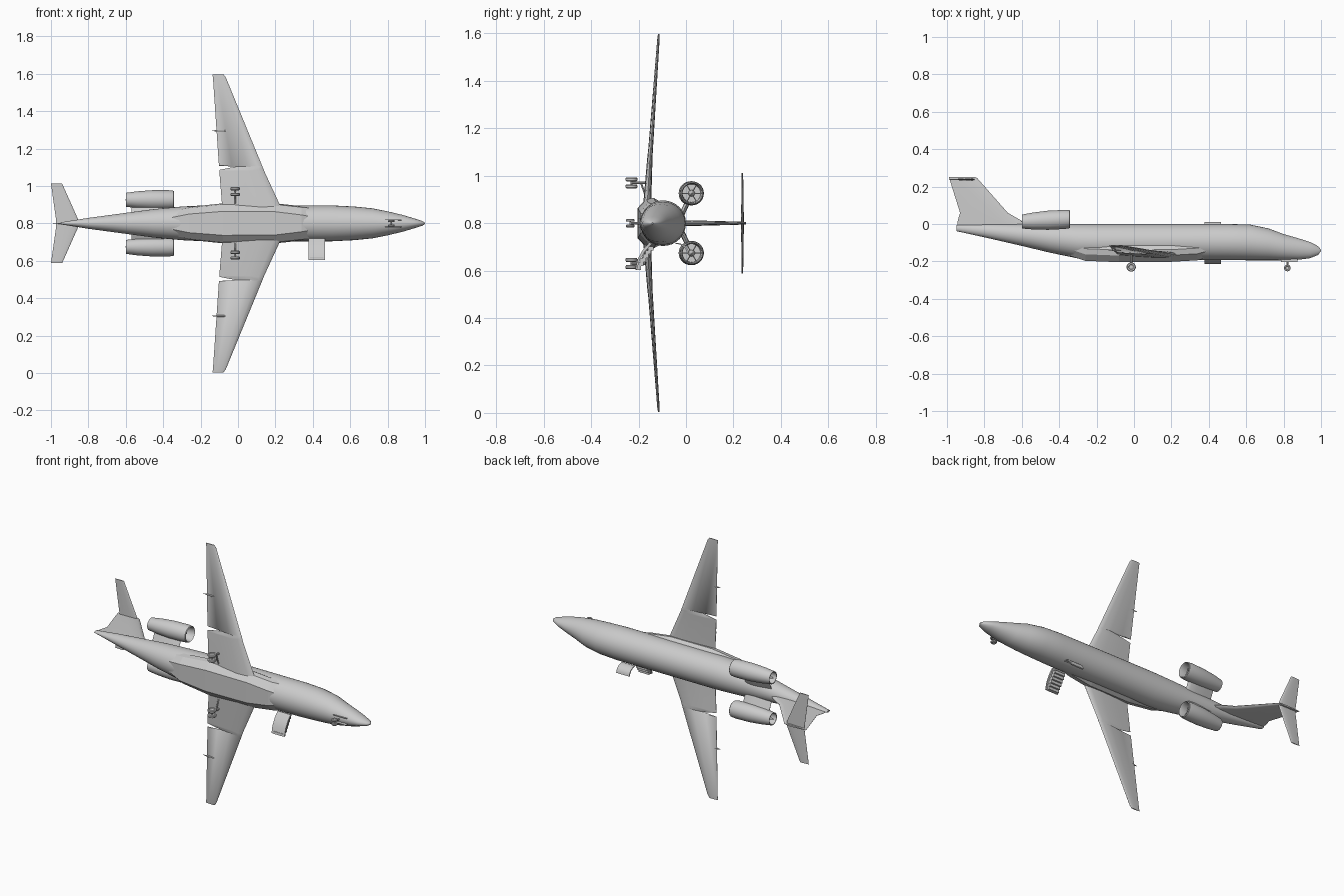
import bpy, bmesh, math
from mathutils import Vector

cube = bpy.data.objects.get("Cube")
if cube:
    bpy.data.objects.remove(cube, do_unlink=True)

mat = bpy.data.materials.new("light_grey")
GREY = (0.6, 0.6, 0.6, 1)
mat.diffuse_color = GREY
mat.use_nodes = True
mat.node_tree.nodes["Principled BSDF"].inputs["Base Color"].default_value = GREY
made = []
MID = 0.8   # height of the fuselage axis; w is the offset from it along z


def P(x, y, w):
    return Vector((x, y, MID + w))


def loft(name, rings):
    """Skin a list of equal-length rings and cap both ends."""
    bm = bmesh.new()
    vs = [[bm.verts.new(p) for p in r] for r in rings]
    n = len(vs[0])
    for a, b in zip(vs, vs[1:]):
        for i in range(n):
            j = (i + 1) % n
            bm.faces.new((a[i], a[j], b[j], b[i]))
    bm.faces.new(vs[0])
    bm.faces.new(vs[-1])
    bmesh.ops.recalc_face_normals(bm, faces=bm.faces)
    me = bpy.data.meshes.new(name)
    bm.to_mesh(me)
    bm.free()
    me.materials.append(mat)
    ob = bpy.data.objects.new(name, me)
    bpy.context.collection.objects.link(ob)
    made.append(ob)
    return ob


def circle(c, axis, r, n=24, r2=None):
    """Circle or ellipse around the x axis (y, z radii) or around any axis."""
    q = Vector(axis).to_track_quat('Z', 'Y')
    r2 = r if r2 is None else r2
    return [c + q @ Vector((r * math.cos(t), r2 * math.sin(t), 0))
            for t in (2 * math.pi * i / n for i in range(n))]


def rod(name, a, b, r, n=10):
    return loft(name, [circle(a, b - a, r, n), circle(b, b - a, r, n)])


def prism(name, outline, x0, x1):
    """Extrude a (y, w) outline along x."""
    return loft(name, [[P(x, y, w) for y, w in outline] for x in (x0, x1)])


FOIL = ((0, 0), (.03, .5), (.12, .85), (.35, 1), (.7, .6), (1, .08))


def foil(xle, xte, t):
    """Aerofoil outline as (x, thickness offset) pairs."""
    up = [(xle + (xte - xle) * f, t * h) for f, h in FOIL]
    return up + [(x, -h) for x, h in reversed(up[1:])]


# Fuselage: x, bottom, top, half width
stations = [(1.0, -.144, -.138, .003), (.985, -.165, -.119, .013),
            (.94, -.183, -.096, .027), (.88, -.191, -.077, .045),
            (.80, -.194, -.054, .064), (.72, -.194, -.024, .080),
            (.62, -.194, -.003, .090), (.50, -.193, 0, .096),
            (.30, -.192, 0, .096), (-.18, -.192, 0, .096),
            (-.30, -.184, 0, .090), (-.45, -.153, 0, .076),
            (-.60, -.117, 0, .056), (-.80, -.071, -.002, .029),
            (-.95, -.038, -.006, .005)]
rings = []
for x, lo, hi, hw in stations:
    yc, ry = (lo + hi) / 2, (hi - lo) / 2
    rings.append([P(x, yc + ry * math.cos(t), hw * math.sin(t))
                  for t in (2 * math.pi * i / 32 for i in range(32))])
loft("fuselage", rings)

# Faceted belly fairing: x, half width, bottom, half width of the flat underside
rings = []
for x, hw, lo, flat in ((.42, .085, -.172, .03), (.34, .092, -.194, .045),
                        (.20, .107, -.202, .062), (-.08, .107, -.204, .064),
                        (-.26, .088, -.197, .05), (-.36, .07, -.165, .03)):
    half = [(lo, flat), (lo + .035, hw - .006), (lo + .065, hw), (-.10, hw * .8)]
    rings.append([P(x, y, w) for y, w in half] +
                 [P(x, y, -w) for y, w in reversed(half)])
loft("belly_fairing", rings)

# Wings: span, leading x, trailing x, y, half thickness (with flap notch)
wing = [(.05, .25, -.08, -.165, .018), (.107, .22, -.086, -.162, .016),
        (.28, .14, -.100, -.152, .011), (.286, .138, -.100, -.1515, .011),
        (.303, .131, -.012, -.150, .010), (.308, .129, -.102, -.1495, .010),
        (.78, -.065, -.134, -.116, .005), (.797, -.078, -.137, -.115, .003)]
# Tailplane: span, leading x, trailing x, half thickness
tail = [(-.212, -.94, -1.0, .003), (-.015, -.852, -.972, .006),
        (.015, -.852, -.972, .006), (.212, -.94, -1.0, .003)]
loft("tailplane", [[P(x, .238 + h, w) for x, h in foil(a, b, t)]
                   for w, a, b, t in tail])

# Fin: y, leading x, trailing x, half thickness
loft("fin", [[P(x, y, h) for x, h in foil(a, b, t)] for y, a, b, t in
             ((-.03, -.55, -.946, .012), (.02, -.605, -.942, .012),
              (.06, -.675, -.930, .011), (.245, -.838, -.988, .006),
              (.252, -.85, -.99, .005))])

# Engine profile from spinner, over the lip, along the nacelle, to the exhaust cone
nacelle = [(-.362, .001), (-.372, .008), (-.392, .014), (-.392, .038),
           (-.35, .040), (-.341, .044), (-.345, .048), (-.37, .051),
           (-.46, .051), (-.54, .045), (-.60, .037), (-.60, .033),
           (-.56, .034), (-.56, .016), (-.605, .001)]


def wheel(name, c, r, t):
    prof = ((-.3, .45), (-.5, .55), (-.5, .85), (-.25, 1),
            (.25, 1), (.5, .85), (.5, .55), (.3, .45))
    loft(name, [circle(c + Vector((0, 0, k * t)), (0, 0, 1), r * f, 20)
                for k, f in prof])


for side, s in (("right", 1), ("left", -1)):
    loft(side + "_wing", [[P(x, y + h, s * w) for x, h in foil(a, b, t)]
                          for w, a, b, y, t in wing])

    # Flap track fairing
    loft(side + "_flap_track", [
        circle(P(x, -.139, s * .495), (1, 0, 0), r, 10)
        for x, r in ((-.055, .001), (-.075, .005), (-.11, .005), (-.138, .001))])

    # Engine, intake vanes and pylon
    axis_y = lambda x: .026 + (x + .34) * .05
    loft(side + "_engine", [circle(P(x, axis_y(x), s * .126), (1, 0, 0), r, 28)
                            for x, r in nacelle])
    for i in range(6):
        a = math.pi * i / 3
        c = P(-.386, axis_y(-.386), s * .126)
        d = Vector((0, math.cos(a), math.sin(a)))
        rod(f"{side}_fan_vane_{i + 1}", c + d * .01, c + d * .039, .0025, 6)
    loft(side + "_pylon", [[P(x, y + h, s * w) for x, h in foil(-.39, -.57, .012)]
                           for w, y in ((.02, -.025), (.092, .008))])

    # Main landing gear
    x, y, w = -.015, -.23, s * .17
    for k in (-1, 1):
        wheel(f"{side}_main_wheel_{'inner' if k < 0 else 'outer'}",
              P(x, y, w + s * k * .015), .025, .017)
    rod(side + "_main_axle", P(x, y, w - .02), P(x, y, w + .02), .005)
    rod(side + "_main_strut", P(x, y, w), P(x, -.155, w), .006)
    rod(side + "_main_brace", P(x, -.19, w), P(x, -.165, s * .10), .004)

    # Nose wheels and doors
    wheel(side + "_nose_wheel", P(.82, -.235, s * .012), .018, .012)
    prism(side + "_nose_gear_door",
          [(-.185, s * .016), (-.203, s * .019), (-.203, s * .021), (-.185, s * .018)],
          .785, .875)

rod("nose_axle", P(.82, -.235, -.014), P(.82, -.235, .014), .004)
rod("nose_strut", P(.82, -.235, 0), P(.82, -.18, 0), .005)

# Airstair: sloping lower door with steps on its inner face
X0, X1 = .377, .465
prism("airstair_panel", [(-.142, -.085), (-.172, -.118), (-.195, -.155), (-.207, -.195),
                         (-.214, -.195), (-.204, -.152), (-.182, -.112), (-.155, -.082)],
      X0, X1)
for i in range(6):
    w = -.098 - i * .0165
    y = -.138 - i * .0105
    prism(f"airstair_step_{i + 1}", [(y, w), (y, w - .0165), (y - .022, w - .0165),
                                     (y - .022, w)], X0 + .008, X1 - .008)

# Raised upper half of the entry door, curved like the hull
outer = [(.012 - .055 * (1 - math.cos(a)), -.128 + .045 * math.sin(a))
         for a in (math.pi / 2 * i / 6 for i in range(7))]
prism("upper_entry_door", outer + [(y - .007, w - .003) for y, w in reversed(outer)],
      X0, X1)

# Smooth shading with sharp edges kept
bpy.ops.object.select_all(action='DESELECT')
for ob in made:
    if ob.name != "belly_fairing":
        ob.select_set(True)
bpy.context.view_layer.objects.active = made[0]
bpy.ops.object.shade_smooth_by_angle(angle=math.radians(35))
